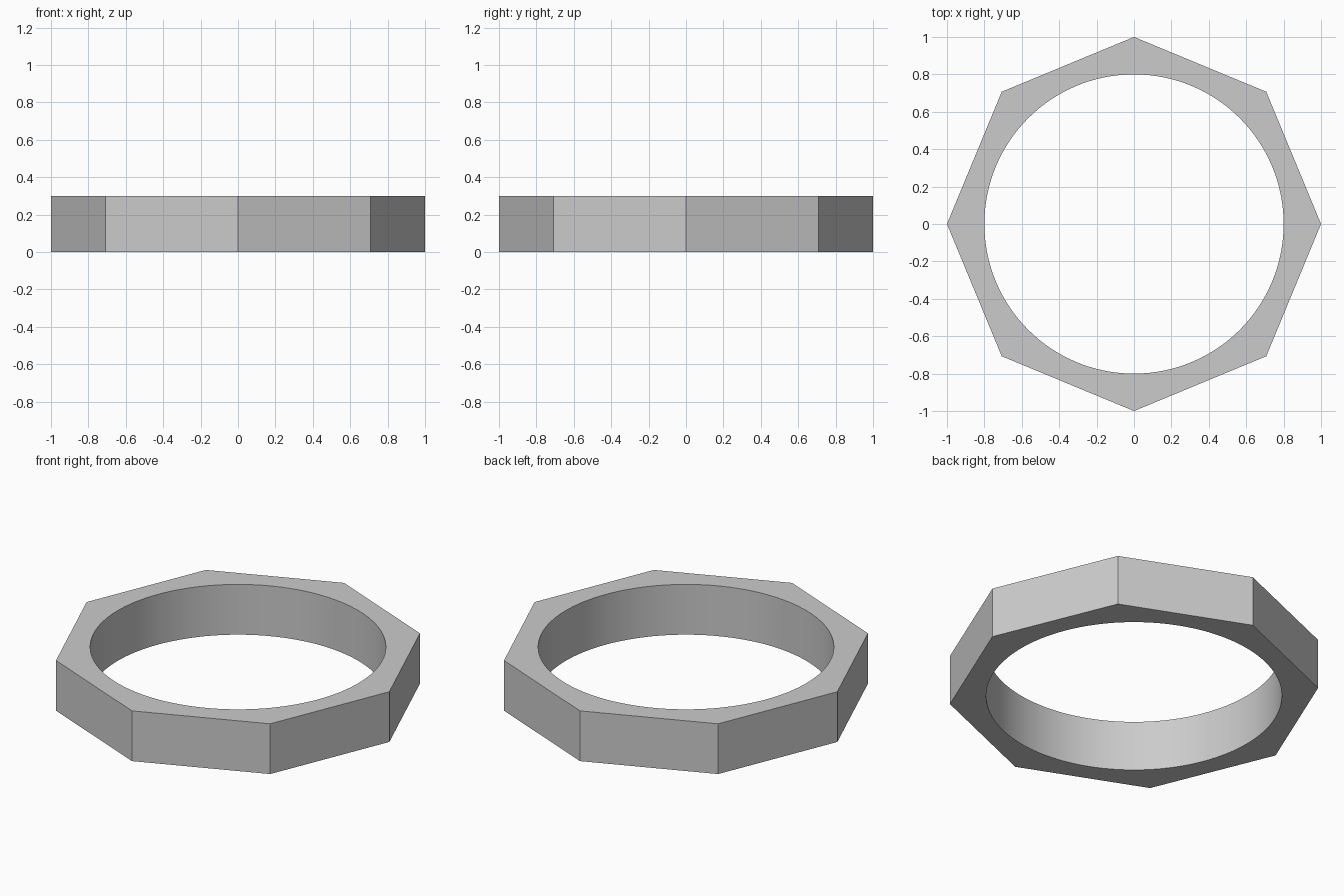
import bpy, bmesh
from math import pi, cos, sin

if "Cube" in bpy.data.objects:
    bpy.data.objects.remove(bpy.data.objects["Cube"])

SIDES, STEPS = 8, 128
OUTER, INNER, HEIGHT = 1.0, 0.8, 0.3


def octagon_radius(a):
    # distance from centre to the octagon edge at angle a
    seg = 2 * pi / SIDES
    return OUTER * cos(seg / 2) / cos(a % seg - seg / 2)


# Octagonal ring with a round bore
bm = bmesh.new()
loops = []
for i in range(STEPS):
    a = 2 * pi * (i + 1e-9) / STEPS
    r = octagon_radius(a)
    profile = [(r, 0), (r, HEIGHT), (INNER, HEIGHT), (INNER, 0)]
    loops.append([bm.verts.new((q * cos(a), q * sin(a), z)) for q, z in profile])
for i in range(STEPS):
    p, n = loops[i], loops[(i + 1) % STEPS]
    for k in range(4):
        m = (k + 1) % 4
        bm.faces.new((p[k], n[k], n[m], p[m]))
bmesh.ops.recalc_face_normals(bm, faces=bm.faces)

mesh = bpy.data.meshes.new("octagonal_ring")
bm.to_mesh(mesh)
bm.free()
ring = bpy.data.objects.new("octagonal_ring", mesh)
bpy.context.collection.objects.link(ring)

# Smooth bore, sharp outer corners and rims
bpy.context.view_layer.objects.active = ring
ring.select_set(True)
bpy.ops.object.shade_smooth_by_angle(angle=pi / 6)
